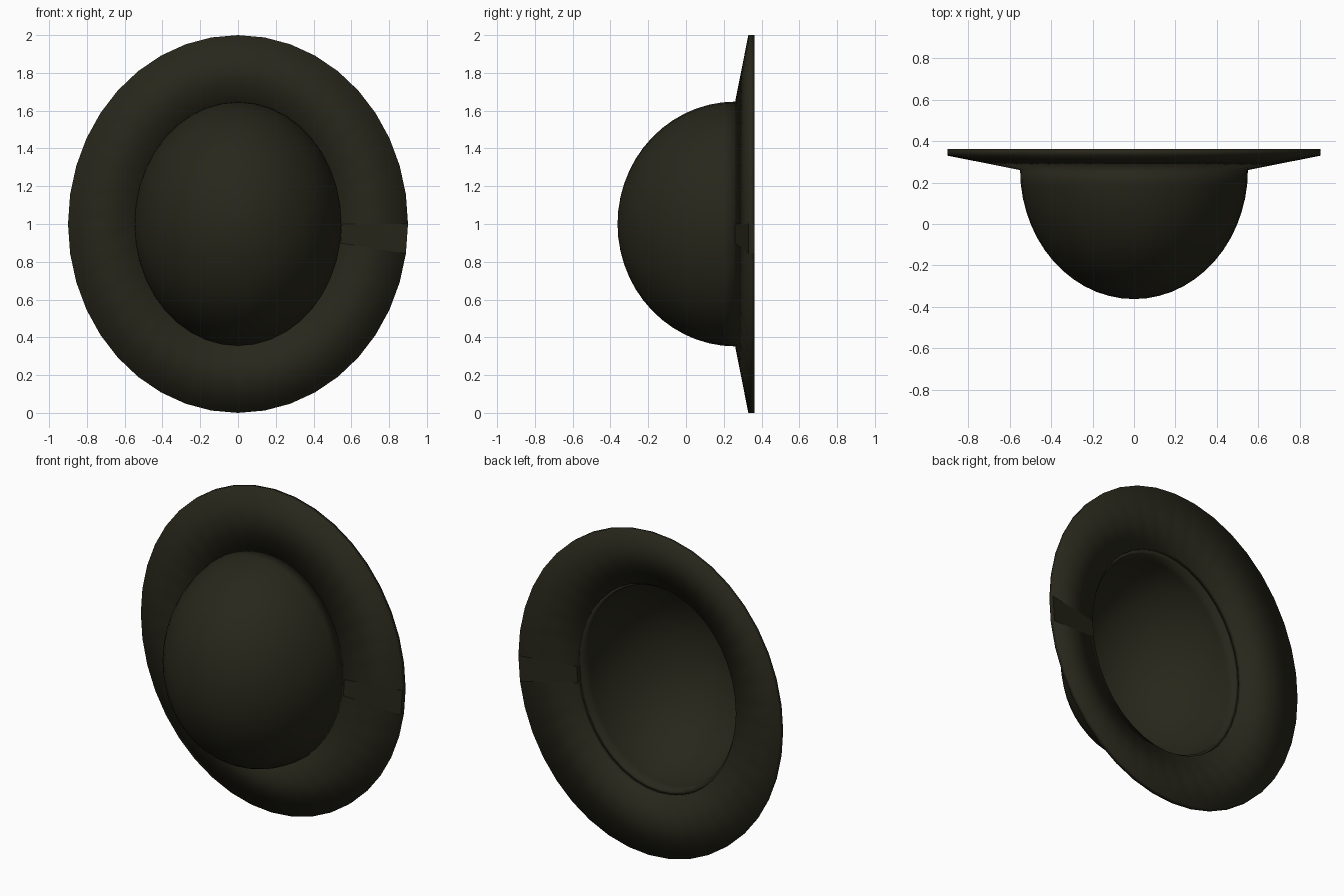
import bpy, bmesh
from math import sin, cos, pi

if "Cube" in bpy.data.objects:
    bpy.data.objects.remove(bpy.data.objects["Cube"])

SEG = 40  # sides around the hat

felt = bpy.data.materials.new("dark_olive_felt")
felt.diffuse_color = (0.021, 0.020, 0.011, 1)
felt.use_nodes = True
felt.node_tree.nodes["Principled BSDF"].inputs["Base Color"].default_value = felt.diffuse_color


def ellipse_lathe(name, profile, flat_segment=None):
    """Sweep a closed (x radius, z radius, y) profile round the y axis at z = 1."""
    bm = bmesh.new()
    rings = []
    for rx, rz, y in profile:
        if rx == 0:
            rings.append([bm.verts.new((0, y, 1))] * SEG)
        else:
            rings.append([bm.verts.new((rx * cos(2 * pi * i / SEG), y,
                                        1 + rz * sin(2 * pi * i / SEG)))
                          for i in range(SEG)])
    for a, b in zip(rings, rings[1:] + rings[:1]):
        for i in range(SEG):
            j = (i + 1) % SEG
            corners = list(dict.fromkeys((a[i], a[j], b[j], b[i])))
            if len(corners) > 2:
                face = bm.faces.new(corners)
                face.smooth = i != flat_segment
    bmesh.ops.recalc_face_normals(bm, faces=bm.faces)
    mesh = bpy.data.meshes.new(name)
    bm.to_mesh(mesh)
    bm.free()
    mesh.materials.append(felt)
    obj = bpy.data.objects.new(name, mesh)
    bpy.context.collection.objects.link(obj)
    return obj


# Crown: thin half-ellipsoid shell, open towards the back
RIM_Y, RINGS, WALL = 0.262, 14, 0.02


def dome_arc(inset):
    return [((0.55 - inset) * sin(pi / 2 * k / RINGS),
             (0.648 - inset) * sin(pi / 2 * k / RINGS),
             RIM_Y - (0.6245 - inset) * cos(pi / 2 * k / RINGS))
            for k in range(RINGS + 1)]


ellipse_lathe("crown", dome_arc(0) + dome_arc(WALL)[::-1])

# Brim: thin sloping ring, with a flat-shaded join segment on the right
ellipse_lathe("brim", [(0.548, 0.646, 0.26), (0.90, 1.0, 0.33),
                       (0.90, 1.0, 0.3625), (0.548, 0.646, 0.292)],
              flat_segment=SEG - 1)
